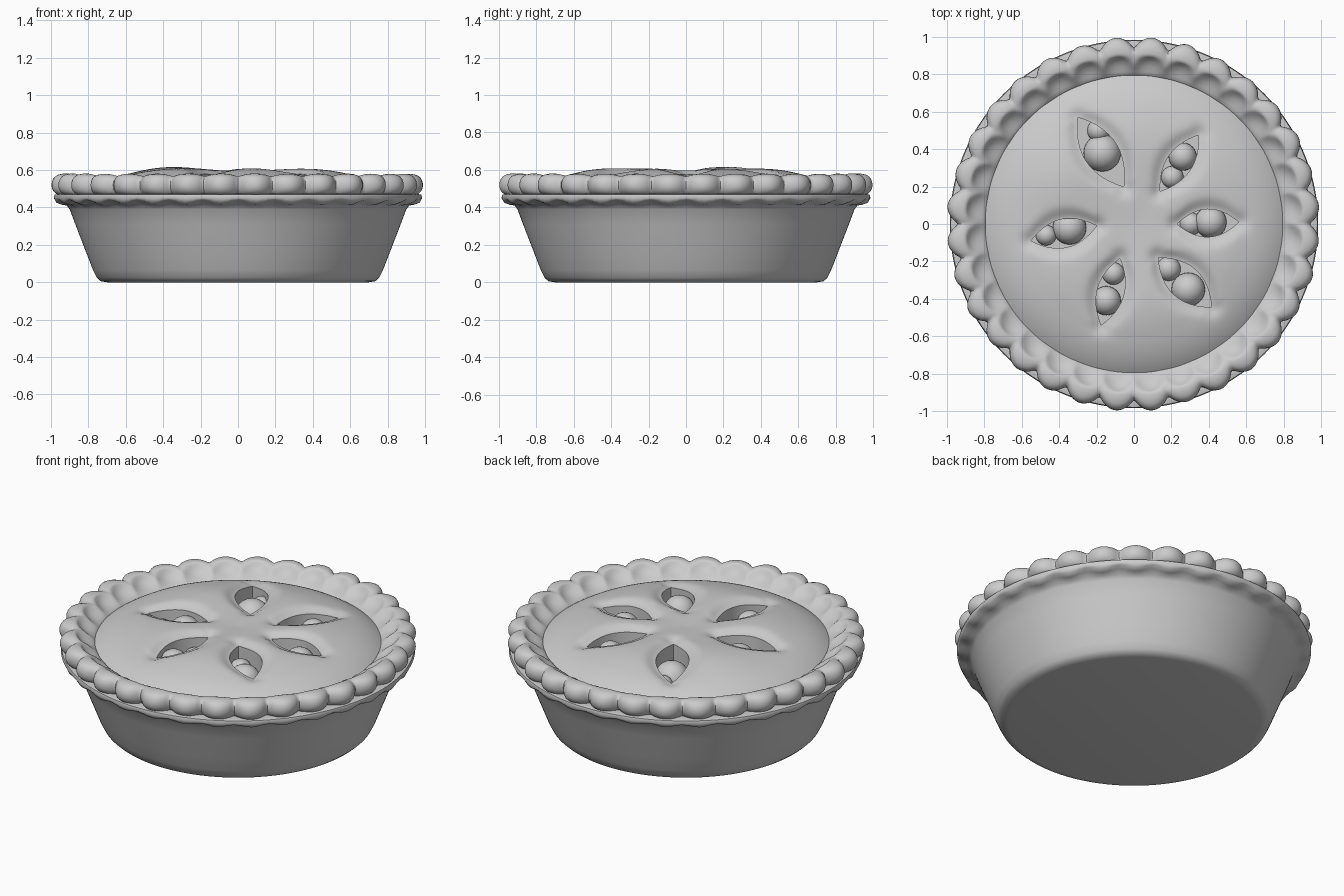
import bpy, bmesh, math, random

cube = bpy.data.objects.get("Cube")
if cube:
    bpy.data.objects.remove(cube, do_unlink=True)
random.seed(4)

grey = bpy.data.materials.new("plain grey")
grey.use_nodes = True
grey.diffuse_color = (0.6, 0.6, 0.6, 1)
grey.node_tree.nodes["Principled BSDF"].inputs["Base Color"].default_value = (0.6, 0.6, 0.6, 1)


def finish(bm, name):
    bmesh.ops.recalc_face_normals(bm, faces=bm.faces)
    mesh = bpy.data.meshes.new(name)
    bm.to_mesh(mesh)
    bm.free()
    ob = bpy.data.objects.new(name, mesh)
    bpy.context.collection.objects.link(ob)
    mesh.materials.append(grey)
    return ob


def activate(ob):
    bpy.ops.object.select_all(action='DESELECT')
    ob.select_set(True)
    bpy.context.view_layer.objects.active = ob


def smooth(ob, angle=50):
    activate(ob)
    bpy.ops.object.shade_smooth_by_angle(angle=math.radians(angle))


def revolve(name, section, segs, closed=False):
    """Sweep section(angle) -> [(radius, z)] around z; ends at radius 0 become caps."""
    bm = bmesh.new()
    cols = []
    for i in range(segs):
        a = math.tau * i / segs
        cols.append([bm.verts.new((r * math.cos(a), r * math.sin(a), z)) for r, z in section(a)])
    n = len(cols[0])
    for i in range(segs):
        p, q = cols[i], cols[(i + 1) % segs]
        for j in range(n if closed else n - 1):
            k = (j + 1) % n
            bm.faces.new((p[j], q[j], q[k], p[k]))
    bmesh.ops.remove_doubles(bm, verts=bm.verts, dist=1e-5)
    return finish(bm, name)


# Pan with a sloped wall and a gently wavy flange
LOBES = 32


def pan_section(a):
    w = 0.008 * math.cos(LOBES * a)
    return [(0, 0), (0.70, 0), (0.735, 0.006), (0.755, 0.025), (0.775, 0.065),
            (0.81, 0.155), (0.87, 0.31), (0.90, 0.39), (0.915, 0.41), (0.945, 0.422 + w),
            (0.975, 0.433 + w), (0.985, 0.45), (0.98, 0.468), (0.95, 0.475),
            (0.86, 0.46), (0.72, 0.05), (0, 0.05)]


smooth(revolve("pan", pan_section, 192), 60)

# Crimped crust: a ring pinched outward into lobes and inward between them
swell = [random.uniform(0.82, 1.0) for _ in range(LOBES)]


def crust_section(a):
    t = a / math.tau * LOBES
    s = abs(math.sin(math.pi * t))
    b = s ** 0.75 * swell[int(t + 1e-6) % LOBES]
    out = 0.935 + 0.067 * b
    inn = 0.845 + 0.03 * s
    top = 0.562 + 0.018 * b
    return [(0.785, 0.45), (0.785, 0.50), (0.815, 0.515 - 0.006 * s), (inn, 0.552 - 0.022 * s),
            (inn + 0.025, top - 0.004), (0.905, top + 0.004), (out - 0.028, top),
            (out - 0.004, 0.553), (out + 0.004, 0.52), (out - 0.004, 0.485),
            (out - 0.035, 0.462), (0.88, 0.45)]


crust = revolve("crimped_crust", crust_section, LOBES * 10, True)
sub = crust.modifiers.new("soften", 'SUBSURF')
sub.levels = sub.render_levels = 1
smooth(crust, 80)

# Slits: outer tip, inner tip, half width
SLITS = [((-0.30, 0.57), (-0.055, 0.20), 0.092),
         ((0.345, 0.475), (0.14, 0.175), 0.068),
         ((-0.55, -0.09), (-0.20, -0.01), 0.076),
         ((0.56, 0.01), (0.23, 0.0), 0.074),
         ((-0.175, -0.54), (-0.075, -0.185), 0.072),
         ((0.415, -0.445), (0.13, -0.18), 0.088)]


def frame(slit):
    (x0, y0), (x1, y1), w = slit
    half = math.hypot(x1 - x0, y1 - y0) / 2
    return (x0 + x1) / 2, (y0 + y1) / 2, (x1 - x0) / 2 / half, (y1 - y0) / 2 / half, half, w


FRAMES = [frame(s) for s in SLITS]


def slit_distance(x, y, f):
    cx, cy, dx, dy, half, w = f
    u = (x - cx) * dx + (y - cy) * dy
    v = (y - cy) * dx - (x - cx) * dy
    lim = w * max(0, 1 - (u / half) ** 2)
    return math.hypot(max(0, abs(v) - lim), max(0, abs(u) - half))


# Lid: a low dome, puffed between the slits and rolled down at their edges
HUMPS = [(88, 0.012), (148, 0.022), (218, 0.014), (280, 0.014), (335, 0.012), (30, 0.012)]


def lid_height(r, a):
    x, y = r * math.cos(a), r * math.sin(a)
    z = 0.59 + 0.008 * math.sin(math.pi * min(r / 0.6, 1)) - 0.095 * (r / 0.8) ** 6
    for deg, h in HUMPS:
        hx, hy = 0.46 * math.cos(math.radians(deg)), 0.46 * math.sin(math.radians(deg))
        z += h * math.exp(-((x - hx) ** 2 + (y - hy) ** 2) / 0.045)
    near = min(slit_distance(x, y, f) for f in FRAMES)
    return z - 0.028 * math.exp(-(near / 0.045) ** 2)


RINGS = 50


def lid_section(a):
    return [(0.8 * j / RINGS, lid_height(0.8 * j / RINGS, a)) for j in range(RINGS + 1)] + \
           [(0.8, 0.45), (0, 0.45)]


lid = revolve("crust_lid", lid_section, 180)

# Cut the leaf-shaped slits through the lid
bm = bmesh.new()
for cx, cy, dx, dy, half, w in FRAMES:
    n = 16
    pts = [(-1 + 2 * i / n, 1) for i in range(n)] + [(1 - 2 * i / n, -1) for i in range(n)]
    loop = []
    for u, side in pts:
        v = side * w * (1 - u * u)
        loop.append(bm.verts.new((cx + u * half * dx - v * dy, cy + u * half * dy + v * dx, 0.3)))
    base = bm.faces.new(loop)
    up = bmesh.ops.extrude_face_region(bm, geom=[base])["geom"]
    bmesh.ops.translate(bm, vec=(0, 0, 0.5), verts=[g for g in up if isinstance(g, bmesh.types.BMVert)])
cutter = finish(bm, "slit_cutter")
cutter.hide_render = True
cut = lid.modifiers.new("slits", 'BOOLEAN')
cut.operation = 'DIFFERENCE'
cut.solver = 'EXACT'
cut.object = cutter
activate(lid)
bpy.ops.object.modifier_apply(modifier="slits")
bpy.data.objects.remove(cutter, do_unlink=True)
smooth(lid, 45)

# Filling floor and the round fruit seen through the slits
smooth(revolve("filling", lambda a: [(0, 0.47), (0.78, 0.47), (0.78, 0.42), (0, 0.42)], 64))

FRUIT = [(-0.17, 0.38, 0.10), (-0.19, 0.50, 0.06), (0.26, 0.36, 0.075), (0.205, 0.25, 0.06),
         (-0.345, -0.02, 0.09), (-0.47, -0.06, 0.055), (0.41, 0.01, 0.085), (0.305, 0.0, 0.06),
         (-0.148, -0.41, 0.078), (-0.11, -0.265, 0.06), (0.29, -0.35, 0.09), (0.185, -0.24, 0.065)]
bm = bmesh.new()
for x, y, r in FRUIT:
    ball = bmesh.ops.create_uvsphere(bm, u_segments=24, v_segments=14, radius=r)["verts"]
    top = 0.565 if r > 0.07 else 0.53
    bmesh.ops.translate(bm, vec=(x, y, top - r), verts=ball)
smooth(finish(bm, "fruit"), 80)
